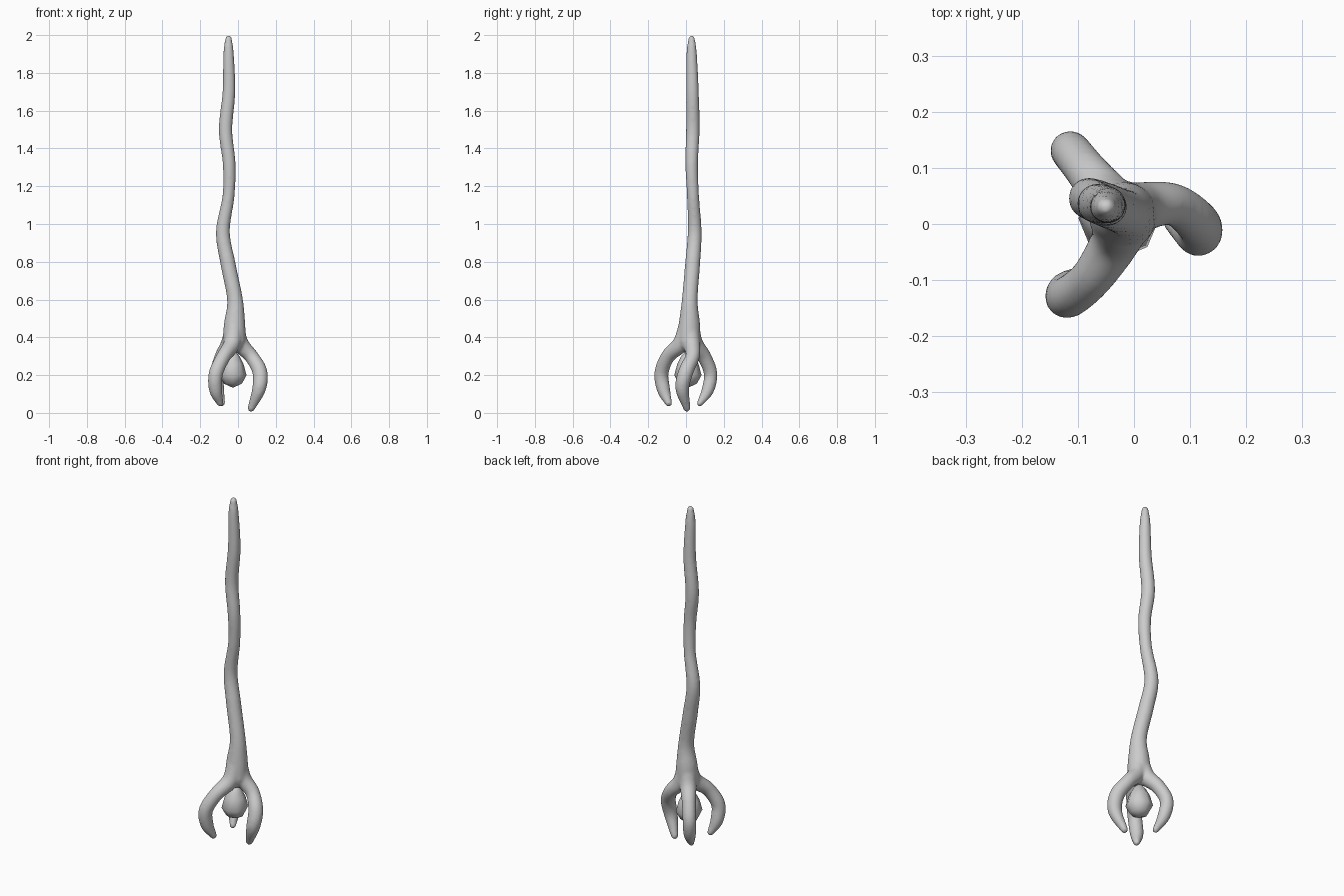
import bpy
import bmesh
import math
from mathutils import Vector

cube = bpy.data.objects.get("Cube")
if cube:
    bpy.data.objects.remove(cube, do_unlink=True)

grey = bpy.data.materials.new("plain grey")
grey.use_nodes = True
colour = (0.6, 0.6, 0.6, 1)
grey.diffuse_color = colour
grey.node_tree.nodes["Principled BSDF"].inputs["Base Color"].default_value = colour


def spline(points, steps=6):
    """Smooth path through (x, y, z, radius) points."""
    pts = [Vector(p) for p in points]
    pts = [pts[0] * 2 - pts[1]] + pts + [pts[-1] * 2 - pts[-2]]
    path = []
    for a, b, c, d in zip(pts, pts[1:], pts[2:], pts[3:]):
        for i in range(steps):
            t = i / steps
            path.append(0.5 * (2 * b + (c - a) * t + (2 * a - 5 * b + 4 * c - d) * t ** 2
                               + (3 * b - a - 3 * c + d) * t ** 3))
    return path + [pts[-2]]


def add_tube(bm, points, sides=16):
    """Sweep a round section along the path and round off both ends."""
    path = spline(points)
    stations = [(p.to_3d(), p.w) for p in path]
    head = (stations[0][0] - stations[1][0]).normalized()
    tail = (stations[-1][0] - stations[-2][0]).normalized()

    def cap(station, direction):
        centre, r = station
        angles = [math.radians(a) for a in (30, 60, 80)]
        return [(centre + direction * r * math.sin(a), r * math.cos(a)) for a in angles]

    stations = cap(stations[0], head)[::-1] + stations + cap(stations[-1], tail)
    rings = []
    for i, (centre, r) in enumerate(stations):
        ahead = stations[min(i + 1, len(stations) - 1)][0]
        behind = stations[max(i - 1, 0)][0]
        along = (ahead - behind).normalized()
        u = along.cross(Vector((0.6, 0.8, 0))).normalized()
        v = along.cross(u)
        ring = []
        for k in range(sides):
            a = math.tau * k / sides
            ring.append(bm.verts.new(centre + r * (u * math.cos(a) + v * math.sin(a))))
        rings.append(ring)
    for low, high in zip(rings, rings[1:]):
        for k in range(sides):
            n = (k + 1) % sides
            bm.faces.new((low[k], low[n], high[n], high[k]))
    bm.faces.new(rings[0][::-1])
    bm.faces.new(rings[-1])


def make_object(name, bm):
    bmesh.ops.recalc_face_normals(bm, faces=bm.faces[:])
    mesh = bpy.data.meshes.new(name)
    bm.to_mesh(mesh)
    bm.free()
    mesh.materials.append(grey)
    for face in mesh.polygons:
        face.use_smooth = True
    obj = bpy.data.objects.new(name, mesh)
    bpy.context.collection.objects.link(obj)
    return obj


# Wavy shaft and three curling claws, given as x, y, z, radius
shaft = [(-.05, .03, 1.98, .018), (-.05, .03, 1.9, .028), (-.048, .034, 1.7, .034),
         (-.066, .036, 1.5, .036), (-.047, .03, 1.32, .034), (-.05, .037, 1.15, .032),
         (-.08, .046, .96, .037), (-.053, .035, .79, .04), (-.016, .02, .6, .042),
         (-.018, .018, .47, .057), (-.02, .015, .38, .062)]
left_claw = [(-.015, .02, .48, .045), (.01, .03, .37, .045), (.07, .035, .3, .038),
             (.115, .0, .22, .04), (.112, -.02, .13, .037), (.07, .005, .025, .02)]
back_claw = [(-.02, .02, .48, .045), (-.045, .045, .37, .045), (-.085, .095, .3, .038),
             (-.113, .13, .21, .036), (-.105, .115, .12, .033), (-.085, .073, .05, .017)]
front_claw = [(-.02, .01, .48, .045), (-.03, -.025, .37, .045), (-.075, -.095, .3, .038),
              (-.117, -.13, .21, .038), (-.118, -.118, .12, .035), (-.095, -.092, .052, .019)]

bm = bmesh.new()
for limb in (shaft, left_claw, back_claw, front_claw):
    add_tube(bm, limb)
staff = make_object("clawed_staff", bm)

# Fuse the limbs into one organic surface
fuse = staff.modifiers.new("fuse", "REMESH")
fuse.mode = "VOXEL"
fuse.voxel_size = 0.007
fuse.use_smooth_shade = True
soften = staff.modifiers.new("soften", "SMOOTH")
soften.factor = 0.5
soften.iterations = 8

# Teardrop stone held between the claws
bm = bmesh.new()
profile = [(.0, .133), (.048, .155), (.072, .2), (.056, .26), (.035, .3), (.0, .34)]
verts = [bm.verts.new((r, 0, z)) for r, z in profile]
edges = [bm.edges.new(pair) for pair in zip(verts, verts[1:])]
bmesh.ops.spin(bm, geom=verts + edges, cent=(0, 0, 0), axis=(0, 0, 1),
               angle=math.tau, steps=8, use_duplicate=False)
bmesh.ops.remove_doubles(bm, verts=bm.verts[:], dist=0.001)
stone = make_object("held_stone", bm)
stone.location = (-.027, .01, 0)
